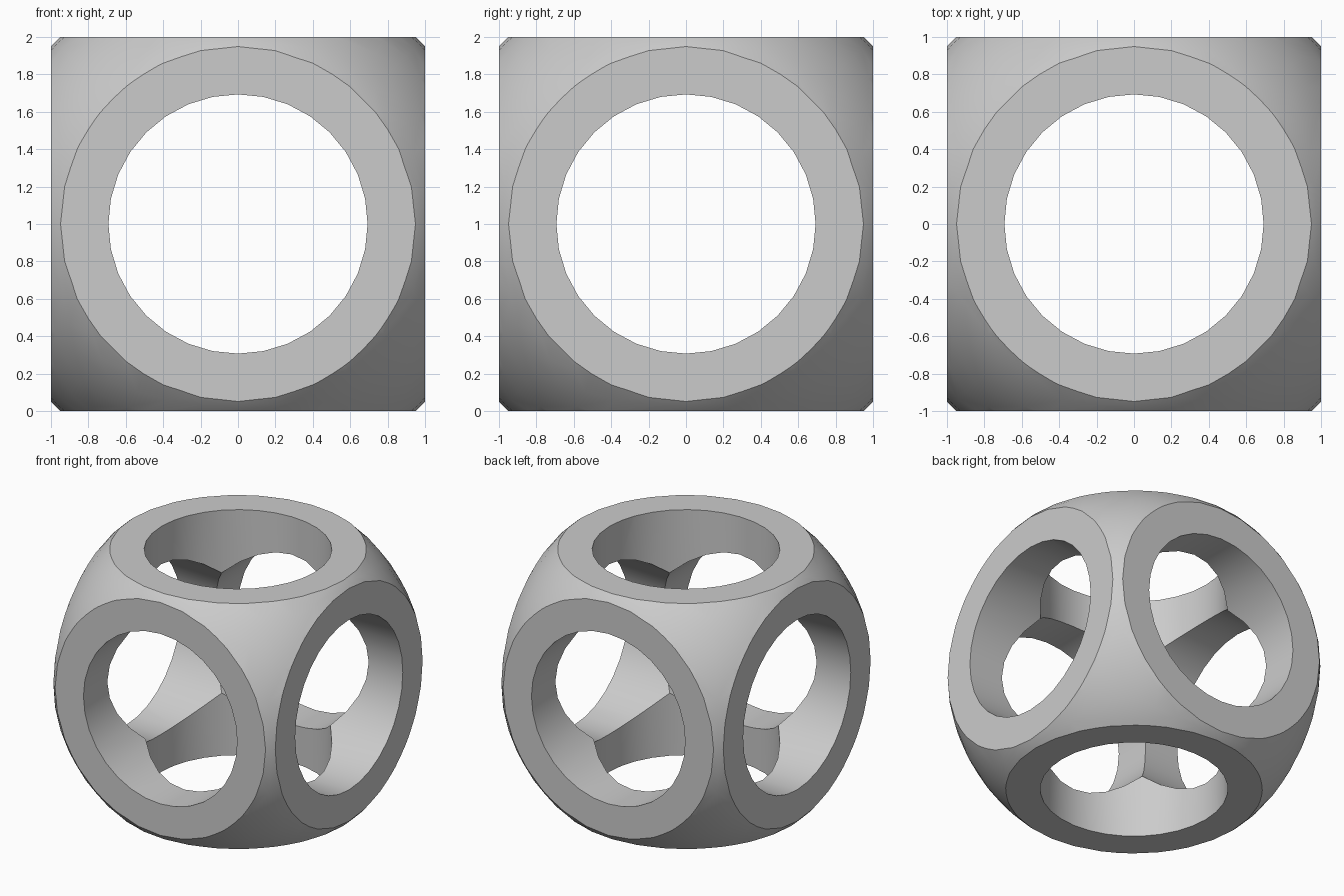
import bpy
import bmesh
from math import pi, radians

# Remove the default cube
default = bpy.data.objects.get("Cube")
if default:
    bpy.data.objects.remove(default, do_unlink=True)

SPHERE_R = 1.38
BORE_R = 0.693
CENTRE = (0, 0, 1)


def activate(obj):
    bpy.ops.object.select_all(action='DESELECT')
    obj.select_set(True)
    bpy.context.view_layer.objects.active = obj


def cut(body, tool, operation):
    """Apply a boolean to the body, then discard the tool."""
    activate(body)
    mod = body.modifiers.new("cut", 'BOOLEAN')
    mod.operation = operation
    mod.solver = 'EXACT'
    mod.object = tool
    bpy.ops.object.modifier_apply(modifier=mod.name)
    bpy.data.objects.remove(tool, do_unlink=True)


# Rounded body: an evenly divided cube pushed out to a sphere
mesh = bpy.data.meshes.new("pierced_ball")
bm = bmesh.new()
bmesh.ops.create_cube(bm, size=2)
bmesh.ops.subdivide_edges(bm, edges=bm.edges[:], cuts=9, use_grid_fill=True)
for v in bm.verts:
    v.co = v.co.normalized() * SPHERE_R
bm.to_mesh(mesh)
bm.free()
ball = bpy.data.objects.new("pierced_ball", mesh)
ball.location = CENTRE
bpy.context.collection.objects.link(ball)

# Six flat faces
bpy.ops.mesh.primitive_cube_add(size=2, location=CENTRE)
box = bpy.context.object
box.name = "face_cutter"
cut(ball, box, 'INTERSECT')

# Round bores through all three axes
for rotation in ((0, 0, 0), (pi / 2, 0, 0), (0, pi / 2, 0)):
    bpy.ops.mesh.primitive_cylinder_add(vertices=32, radius=BORE_R, depth=4,
                                        location=CENTRE, rotation=rotation)
    bore = bpy.context.object
    bore.name = "bore_cutter"
    cut(ball, bore, 'DIFFERENCE')

# Smooth curved areas, crisp rims
activate(ball)
bpy.ops.object.shade_smooth_by_angle(angle=radians(30))

# Single plain grey
grey = bpy.data.materials.new("light_grey")
grey.use_nodes = True
colour = (0.6, 0.6, 0.6, 1)
grey.diffuse_color = colour
grey.node_tree.nodes["Principled BSDF"].inputs["Base Color"].default_value = colour
ball.data.materials.clear()
ball.data.materials.append(grey)
